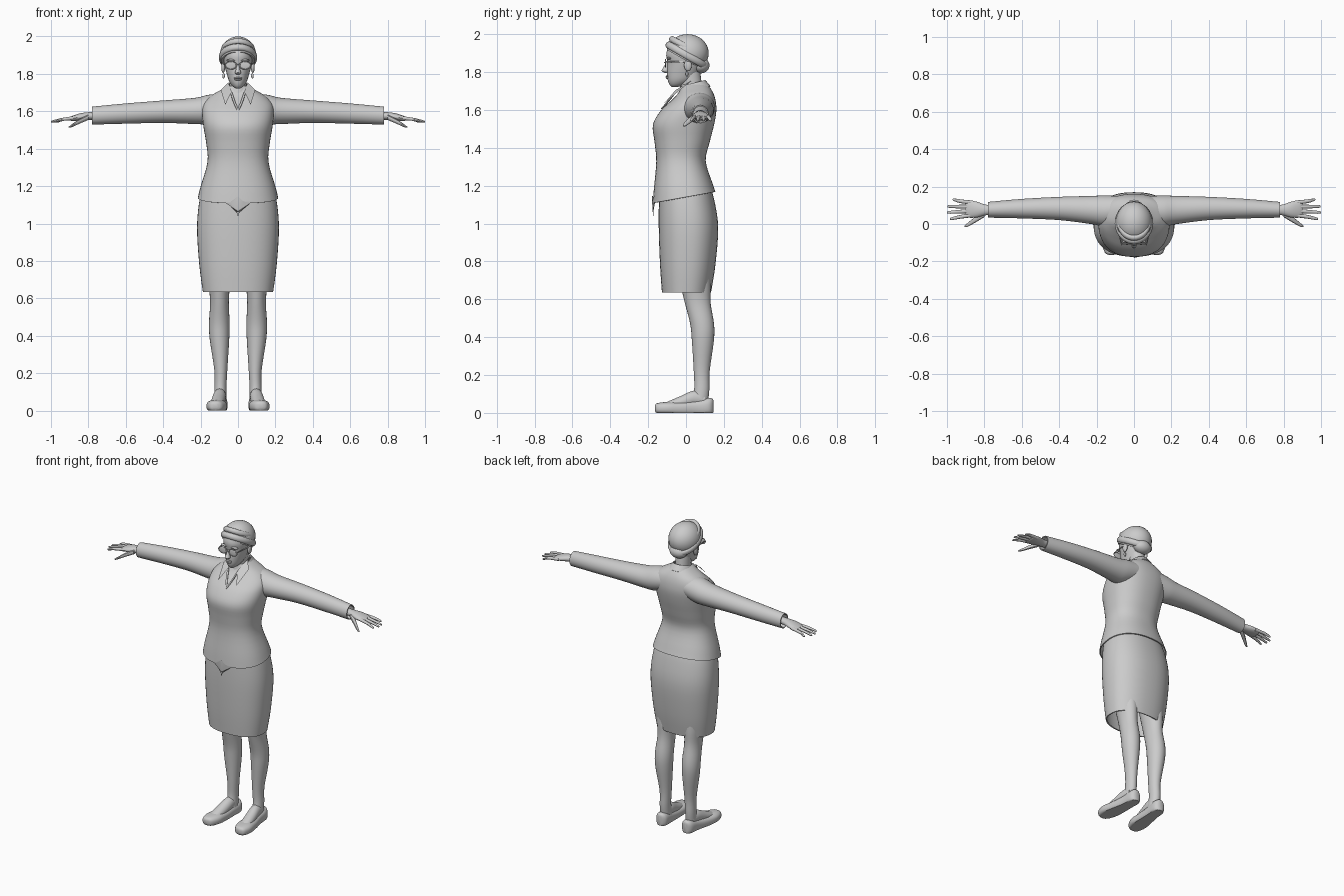
import bpy, bmesh, math
from mathutils import Vector, Matrix

cube = bpy.data.objects.get("Cube")
if cube:
    bpy.data.objects.remove(cube, do_unlink=True)

grey = bpy.data.materials.new("plain grey")
grey.use_nodes = True
grey.diffuse_color = (0.6, 0.6, 0.6, 1)
grey.node_tree.nodes["Principled BSDF"].inputs["Base Color"].default_value = grey.diffuse_color

SIDES = ((1, "left_"), (-1, "right_"))


def finish(name, bm, angle=40):
    """Turn a bmesh into a smooth shaded object."""
    bmesh.ops.recalc_face_normals(bm, faces=bm.faces)
    mesh = bpy.data.meshes.new(name)
    bm.to_mesh(mesh)
    bm.free()
    mesh.materials.append(grey)
    mesh.shade_smooth()
    mesh.set_sharp_from_angle(angle=math.radians(angle))
    obj = bpy.data.objects.new(name, mesh)
    bpy.context.collection.objects.link(obj)
    return obj


def spline(keys, steps):
    """Smooth curve through rows of numbers."""
    rows = [Vector(k) for k in keys]
    out = []
    for i in range(len(rows) - 1):
        b, c = rows[i], rows[i + 1]
        a = rows[i - 1] if i else b
        d = rows[i + 2] if i + 2 < len(rows) else c
        for s in range(steps):
            t = s / steps
            out.append(b + ((c - a) * t + (a * 2 - b * 5 + c * 4 - d) * t ** 2
                            + (b * 3 - a - c * 3 + d) * t ** 3) / 2)
    return out + [rows[-1]]


def power(value, p):
    return math.copysign(abs(value) ** (2 / p), value)


def loft(name, keys, axis, n=24, p=2, steps=4, wall=0, shape=None, side=1):
    """Skin rings (x, y, z, radius, radius) set across one axis."""
    u, v = [i for i in range(3) if i != axis]
    bm = bmesh.new()
    rings = []
    for row in spline(keys, steps):
        ring = []
        for i in range(n):
            a = math.tau * i / n
            co = Vector(row[:3])
            co[u] += row[3] * power(math.cos(a), p)
            co[v] += row[4] * power(math.sin(a), p)
            if shape:
                shape(co)
            co.x *= side
            ring.append(bm.verts.new(co))
        rings.append(ring)
    for lower, upper in zip(rings, rings[1:]):
        for i in range(n):
            j = (i + 1) % n
            bm.faces.new((lower[i], lower[j], upper[j], upper[i]))
    if wall:
        bmesh.ops.recalc_face_normals(bm, faces=bm.faces)
        bmesh.ops.solidify(bm, geom=bm.faces[:], thickness=wall)
    else:
        bm.faces.new(rings[0])
        bm.faces.new(rings[-1])
    return finish(name, bm)


def body(rows):
    """Rows of (z, half width, front y, back y) to loft keys."""
    return [(0, (f + b) / 2, z, w, (b - f) / 2) for z, w, f, b in rows]


def ball(name, centre, radii, cut=None):
    bm = bmesh.new()
    bmesh.ops.create_uvsphere(bm, u_segments=32, v_segments=20, radius=1)
    bm.transform(Matrix.Translation(centre) @ Matrix.Diagonal((*radii, 1)))
    if cut:
        geom = bm.verts[:] + bm.edges[:] + bm.faces[:]
        bmesh.ops.bisect_plane(bm, geom=geom, plane_co=cut[0], plane_no=cut[1], clear_inner=True)
        bmesh.ops.holes_fill(bm, edges=[e for e in bm.edges if e.is_boundary])
    return finish(name, bm)


def hoop(name, centre, major, minor, scale, tilt):
    bpy.ops.mesh.primitive_torus_add(major_radius=major, minor_radius=minor,
                                     major_segments=40, minor_segments=10,
                                     location=centre, rotation=(tilt, 0, 0))
    obj = bpy.context.object
    obj.name = name
    obj.scale = scale
    obj.data.materials.append(grey)
    obj.data.shade_smooth()


# Jacket: hem lower at the front, with a small notch at the centre
def jacket_hem(co):
    start = co.z
    co.z += 0.18 * co.y * min(1, max(0, (1.35 - start) / 0.21))
    if co.y < 0 and start < 1.145:
        co.z += 0.9 * max(0, 0.04 - abs(co.x))


loft("jacket", body([
    (1.14, .215, -.175, .155), (1.2, .2, -.17, .138), (1.33, .163, -.157, .104),
    (1.43, .17, -.166, .125), (1.52, .185, -.175, .148), (1.59, .192, -.138, .16),
    (1.64, .185, -.088, .158), (1.68, .15, -.048, .148), (1.71, .1, -.03, .132),
    (1.735, .058, -.022, .112)]), 2, n=48, p=2.3, wall=.006, shape=jacket_hem)

# Skirt
loft("skirt", body([
    (.635, .188, -.127, .132), (.78, .207, -.137, .155), (.98, .219, -.144, .17),
    (1.13, .205, -.143, .148), (1.22, .18, -.14, .12)]), 2, n=48, p=2.3, wall=.008)

# Neck and head
loft("neck", body([(1.6, .06, -.05, .1), (1.7, .046, -.032, .088), (1.8, .046, -.032, .075)]), 2)
loft("head", body([
    (1.722, .012, -.075, -.04), (1.735, .03, -.088, 0), (1.76, .047, -.097, .04),
    (1.8, .06, -.1, .07), (1.85, .073, -.098, .09), (1.9, .08, -.104, .1),
    (1.95, .068, -.08, .09), (1.98, .03, -.03, .05)]), 2, n=32)
loft("nose", body([
    (1.796, .008, -.112, -.09), (1.807, .016, -.129, -.09), (1.825, .011, -.119, -.09),
    (1.855, .008, -.104, -.09)]), 2, n=12)
ball("upper_lip", (0, -.099, 1.778), (.021, .009, .005))
ball("lower_lip", (0, -.098, 1.77), (.018, .009, .006))

# Hair swept back under a wrapped band, with a low bun
slope = 0.57
ball("hair", (0, .008, 1.9), (.097, .112, .1), ((0, 0, 1.86), (0, slope, 1)))
ball("hair_bun", (0, .078, 1.835), (.058, .046, .042))
hoop("head_band", (0, .005, 1.888), .09, .013, (1, 1.24, 1.5), -math.atan(slope))
hoop("upper_band", (0, .012, 1.925), .08, .012, (1, 1.24, 1.4), -math.atan(slope))

# Glasses bridge
loft("glasses_bridge", [(-.012, -.113, 1.85, .003, .003), (.012, -.113, 1.85, .003, .003)], 0, n=8)


# Collar flap cut from a sheet
def collar_flap(name, side):
    bm = bmesh.new()
    corners = ((.052, .03, 1.755), (.034, -.055, 1.705), (.068, -.115, 1.635), (.092, -.02, 1.715))
    verts = [bm.verts.new((side * x, y, z)) for x, y, z in corners]
    bm.faces.new((verts[0], verts[1], verts[3]))
    bm.faces.new((verts[1], verts[2], verts[3]))
    bmesh.ops.solidify(bm, geom=bm.faces[:], thickness=.006)
    finish(name, bm, 30)


def collar_tilt(co):
    co.z += 0.25 * (co.y - 0.03)


loft("collar_stand", body([(1.7, .078, -.04, .13), (1.74, .055, -.03, .102)]), 2,
     wall=.005, shape=collar_tilt)


def sole(co):
    co.z = max(co.z, 0)


for side, tag in SIDES:
    # Head details
    ball(tag + "ear", (side * .079, .01, 1.835), (.01, .02, .03))
    ball(tag + "earring", (side * .077, .005, 1.79), (.007, .007, .014))
    ball(tag + "brow", (side * .036, -.091, 1.872), (.026, .012, .007))
    hoop(tag + "lens_rim", (side * .038, -.108, 1.846), .026, .003, (1.12, .8, 1), math.pi / 2)
    ball(tag + "lens", (side * .038, -.108, 1.846), (.029, .003, .021))
    loft(tag + "glasses_arm", [(.067, -.107, 1.853, .003, .004), (.081, .015, 1.855, .003, .004)],
         1, n=8, side=side)

    # Collar and neckline
    collar_flap(tag + "collar_flap", side)
    loft(tag + "neckline", [(0, -.128, 1.605, .006, .006), (.02, -.09, 1.65, .006, .006),
                            (.036, -.052, 1.7, .006, .006)], 2, n=8, side=side)

    # Sleeve
    loft(tag + "sleeve", [
        (.08, .075, 1.625, .075, .07), (.16, .07, 1.61, .082, .078), (.23, .075, 1.602, .075, .07),
        (.4, .083, 1.598, .062, .06), (.6, .082, 1.588, .052, .054), (.78, .076, 1.577, .042, .048)],
        0, n=32, wall=.006, side=side)

    # Hand
    loft(tag + "hand", [
        (.72, .075, 1.578, .026, .022), (.79, .075, 1.575, .028, .021), (.84, .077, 1.57, .042, .02),
        (.885, .08, 1.562, .046, .014), (.9, .08, 1.56, .038, .008)], 0, n=20, side=side)
    fingers = (("index", .985, .028, .048), ("middle", 1, .062, .07),
               ("ring", .998, .094, .092), ("little", .97, .13, .114))
    for finger, tip, y, root in fingers:
        loft(tag + finger + "_finger", [
            (.86, root, 1.565, .011, .011), (.93, (root + y) / 2, 1.558, .01, .009),
            (tip - .008, y, 1.546, .007, .006), (tip, y, 1.544, .002, .002)], 0, n=10, side=side)
    loft(tag + "thumb", [
        (.8, .055, 1.568, .018, .015), (.85, .022, 1.545, .015, .013),
        (.89, -.005, 1.522, .01, .008), (.905, -.012, 1.515, .003, .003)], 0, n=10, side=side)

    # Leg
    loft(tag + "leg", [
        (.094, .07, .05, .032, .045), (.094, .083, .12, .032, .04), (.092, .083, .22, .035, .042),
        (.099, .089, .38, .052, .058), (.1, .085, .47, .055, .063), (.099, .062, .58, .05, .068),
        (.1, .05, .68, .058, .08), (.1, .035, .8, .07, .09)], 2, side=side)

    # Foot and flat shoe
    loft(tag + "foot", [
        (.113, -.1, .036, .035, .022), (.106, -.03, .052, .036, .036),
        (.098, .04, .075, .034, .042), (.095, .1, .07, .028, .04)], 1, side=side)
    loft(tag + "shoe", [
        (.122, -.165, .026, .012, .012), (.12, -.152, .024, .036, .027), (.115, -.1, .024, .054, .034),
        (.108, -.03, .022, .05, .036), (.099, .05, .026, .041, .04), (.095, .115, .032, .039, .047),
        (.095, .138, .034, .026, .042), (.095, .145, .034, .01, .03)],
        1, n=32, p=2.5, shape=sole, side=side)
